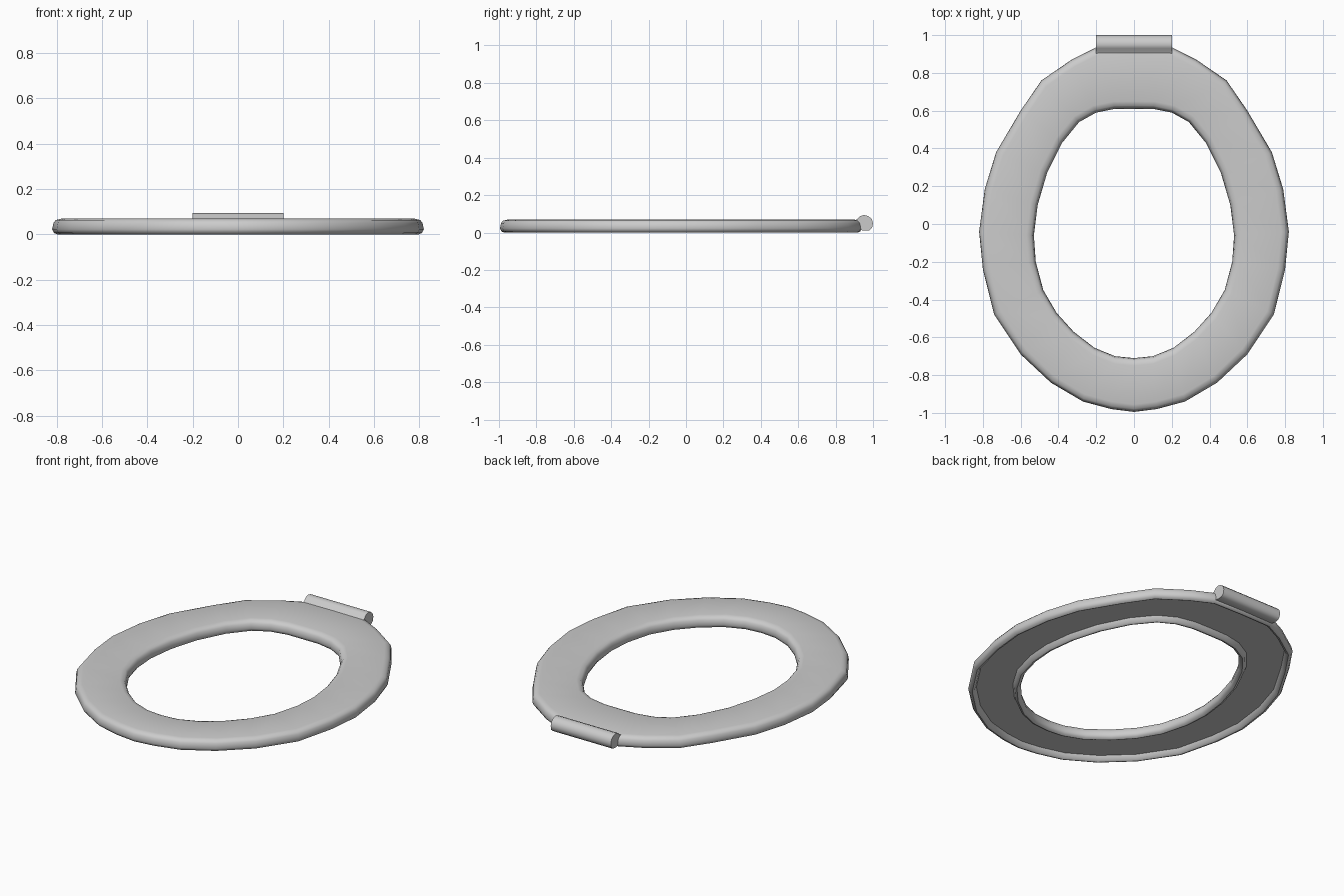
import bpy, bmesh
from mathutils import Vector

if "Cube" in bpy.data.objects:
    bpy.data.objects.remove(bpy.data.objects["Cube"])


def finish(bm, name, angle):
    bmesh.ops.recalc_face_normals(bm, faces=bm.faces)
    me = bpy.data.meshes.new(name)
    bm.to_mesh(me)
    bm.free()
    ob = bpy.data.objects.new(name, me)
    bpy.context.collection.objects.link(ob)
    bpy.ops.object.select_all(action='DESELECT')
    ob.select_set(True)
    bpy.context.view_layer.objects.active = ob
    bpy.ops.object.shade_smooth_by_angle(angle=angle)
    return ob


def mirrored(half):
    # closed outline from its right half, front to back
    pts = [Vector((x, y)) for x, y in half]
    return pts + [Vector((-p.x, p.y)) for p in reversed(pts[1:-1])]


# Seat outlines, right half
outer = mirrored([(0, -.995), (.12, -.98), (.27, -.94), (.44, -.84), (.60, -.69),
                  (.74, -.48), (.80, -.24), (.82, -.04), (.79, .185), (.73, .38),
                  (.60, .60), (.49, .76), (.33, .87), (.20, .935), (0, .94)])
inner = mirrored([(0, -.71), (.10, -.70), (.21, -.655), (.32, -.57), (.41, -.47),
                  (.48, -.35), (.52, -.20), (.53, -.06), (.51, .10), (.46, .27),
                  (.38, .43), (.29, .54), (.20, .59), (.10, .61), (0, .61)])

# Half cross-section: (distance in from the edge, height), hollow underside
edge = [(.045, .03), (.035, .006), (.022, 0), (.008, .006), (0, .022),
        (.006, .05), (.016, .063), (.04, .069)]

# Seat ring
bm = bmesh.new()
rings = []
for o, i in zip(outer, inner):
    d = (o - i).normalized()
    section = [(o - d * s, z) for s, z in edge]
    section += [(i + d * s, z) for s, z in reversed(edge)]
    rings.append([bm.verts.new((p.x, p.y, z)) for p, z in section])
for a, b in zip(rings, rings[1:] + rings[:1]):
    for k in range(len(a)):
        n = (k + 1) % len(a)
        bm.faces.new((a[k], a[n], b[n], b[k]))
finish(bm, "seat_ring", 0.8)

# Hinge barrel with a foot running into the ring
profile = [(.88, .06), (.915, .07), (.93, .087), (.95, .094), (.975, .088), (.993, .072),
           (1.0, .05), (.995, .025), (.98, .012), (.955, .01), (.92, .015), (.88, .025)]
bm = bmesh.new()
base = bm.faces.new([bm.verts.new((-.2, y, z)) for y, z in profile])
ext = bmesh.ops.extrude_face_region(bm, geom=[base], use_keep_orig=True)
bmesh.ops.translate(bm, vec=(.4, 0, 0),
                    verts=[v for v in ext["geom"] if isinstance(v, bmesh.types.BMVert)])
finish(bm, "hinge_barrel", 0.8)
